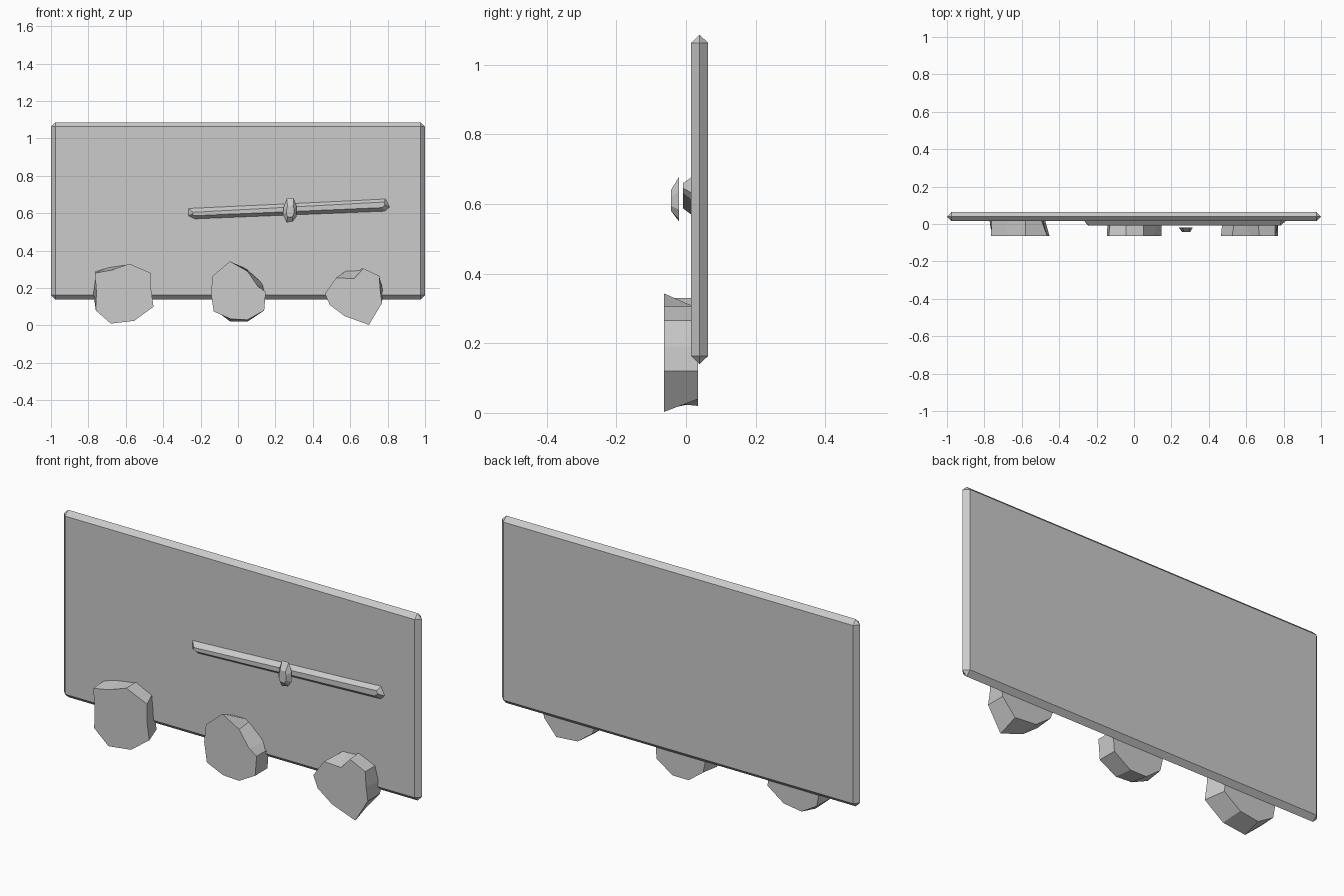
import bpy, bmesh


def finish(name, bm):
    bmesh.ops.recalc_face_normals(bm, faces=bm.faces)
    me = bpy.data.meshes.new(name)
    bm.to_mesh(me)
    bm.free()
    ob = bpy.data.objects.new(name, me)
    bpy.context.collection.objects.link(ob)
    return ob


def loft(name, front, back, y_front, y_back):
    """Closed solid between two (x, z) outlines with the same point count."""
    bm = bmesh.new()
    a = [bm.verts.new((x, y_front, z)) for x, z in front]
    b = [bm.verts.new((x, y_back, z)) for x, z in back]
    bm.faces.new(a)
    bm.faces.new(b[::-1])
    n = len(a)
    for i in range(n):
        j = (i + 1) % n
        bm.faces.new((a[i], b[i], b[j], a[j]))
    return finish(name, bm)


# Upright panel: flat front and back, ridged edge with clipped corners
bm = bmesh.new()
cz, hx, hz = 0.613, 0.977, 0.45
for sx in (-1, 1):
    for sz in (-1, 1):
        for y in (0.015, 0.063):
            bm.verts.new((sx * hx, y, cz + sz * hz))
        bm.verts.new((sx * 1.0, 0.039, cz + sz * hz))
        bm.verts.new((sx * hx, 0.039, cz + sz * (hz + 0.023)))
bmesh.ops.convex_hull(bm, input=bm.verts[:])
bmesh.ops.dissolve_limit(bm, angle_limit=0.02, verts=bm.verts[:], edges=bm.edges[:])
finish("panel", bm)

# Three rough faceted feet along the bottom edge
loft("left_foot",
     [(-.765, .28), (-.68, .295), (-.58, .33), (-.465, .28), (-.465, .195),
      (-.452, .10), (-.555, .025), (-.68, .01), (-.76, .08), (-.757, .18)],
     [(-.76, .29), (-.68, .315), (-.58, .33), (-.50, .29), (-.49, .19),
      (-.48, .11), (-.57, .045), (-.67, .03), (-.755, .08), (-.775, .185)],
     -0.063, 0.035)
loft("middle_foot",
     [(-.043, .343), (.05, .29), (.105, .21), (.148, .18), (.14, .08),
      (.05, .03), (-.04, .035), (-.13, .075), (-.145, .175), (-.135, .265)],
     [(-.04, .30), (.05, .30), (.138, .22), (.148, .18), (.14, .08),
      (.05, .02), (-.04, .02), (-.12, .08), (-.14, .175), (-.125, .26)],
     -0.063, 0.035)
loft("right_foot",
     [(.525, .255), (.62, .25), (.67, .305), (.755, .265), (.76, .19),
      (.77, .12), (.70, .003), (.57, .05), (.49, .11), (.465, .17)],
     [(.54, .26), (.59, .30), (.66, .305), (.755, .265), (.775, .19),
      (.77, .12), (.70, .04), (.58, .05), (.50, .11), (.475, .175)],
     -0.063, 0.035)

# Slanted bar on the panel face, narrower at the front
loft("bar",
     [(-.24, .605), (.78, .66), (.785, .645), (.77, .63), (-.23, .587), (-.245, .595)],
     [(-.27, .63), (.79, .68), (.815, .63), (.79, .607), (-.23, .566), (-.27, .585)],
     -0.008, 0.02)

# Small knob in front of the bar
loft("knob",
     [(.265, .64), (.295, .64), (.30, .62), (.298, .595),
      (.29, .58), (.265, .58), (.258, .60), (.26, .62)],
     [(.26, .678), (.298, .678), (.314, .636), (.314, .583),
      (.293, .556), (.26, .55), (.24, .593), (.245, .636)],
     -0.043, -0.02)
